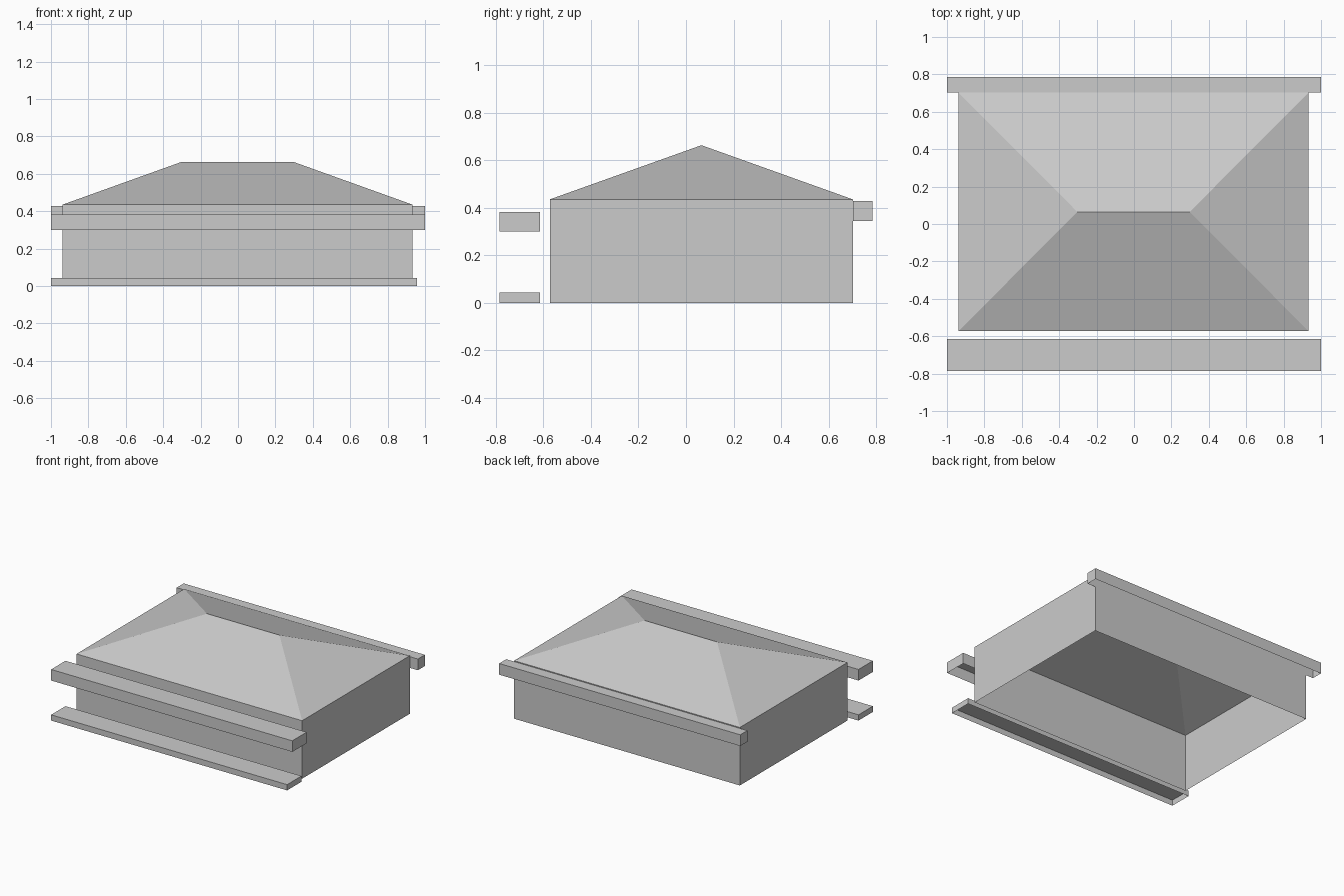
import bpy
import bmesh

cube = bpy.data.objects.get("Cube")
if cube:
    bpy.data.objects.remove(cube, do_unlink=True)

grey = bpy.data.materials.new("plain_grey")
grey.use_nodes = True
colour = (0.6, 0.6, 0.6, 1)
grey.diffuse_color = colour
grey.node_tree.nodes["Principled BSDF"].inputs["Base Color"].default_value = colour


def ring(bm, x, y, z):
    """Four corners of a level rectangle."""
    return [bm.verts.new((x[i], y[j], z)) for i, j in ((0, 0), (1, 0), (1, 1), (0, 1))]


def finish(bm, name):
    mesh = bpy.data.meshes.new(name)
    bm.to_mesh(mesh)
    bm.free()
    mesh.materials.append(grey)
    obj = bpy.data.objects.new(name, mesh)
    bpy.context.collection.objects.link(obj)
    return obj


def shell(name, x, y, z, capped=True):
    """Thin-walled box, open underneath and optionally on top."""
    bm = bmesh.new()
    low, high = ring(bm, x, y, z[0]), ring(bm, x, y, z[1])
    for i in range(4):
        j = (i + 1) % 4
        bm.faces.new((low[i], low[j], high[j], high[i]))
    if capped:
        bm.faces.new(high)
    return finish(bm, name)


def hip_roof(name, x, y, eave, ridge_x, ridge_y, peak):
    """Four slopes meeting at a short ridge, hollow below."""
    bm = bmesh.new()
    a, b, c, d = ring(bm, x, y, eave)
    left = bm.verts.new((ridge_x[0], ridge_y, peak))
    right = bm.verts.new((ridge_x[1], ridge_y, peak))
    for face in ((a, b, right, left), (b, c, right), (c, d, left, right), (d, a, left)):
        bm.faces.new(face)
    return finish(bm, name)


# Main building
body_x, body_y, eave = (-0.938, 0.933), (-0.573, 0.702), 0.435
shell("walls", body_x, body_y, (0, eave), capped=False)
hip_roof("roof", body_x, body_y, eave, (-0.303, 0.298), 0.065, 0.663)

# Front porch step and canopy, then the rear ledge
porch_y = (-0.785, -0.615)
shell("front_step", (-1, 0.957), porch_y, (0, 0.043))
shell("front_canopy", (-1, 1), porch_y, (0.30, 0.383))
shell("rear_ledge", (-1, 1), (0.702, 0.785), (0.344, 0.428))
